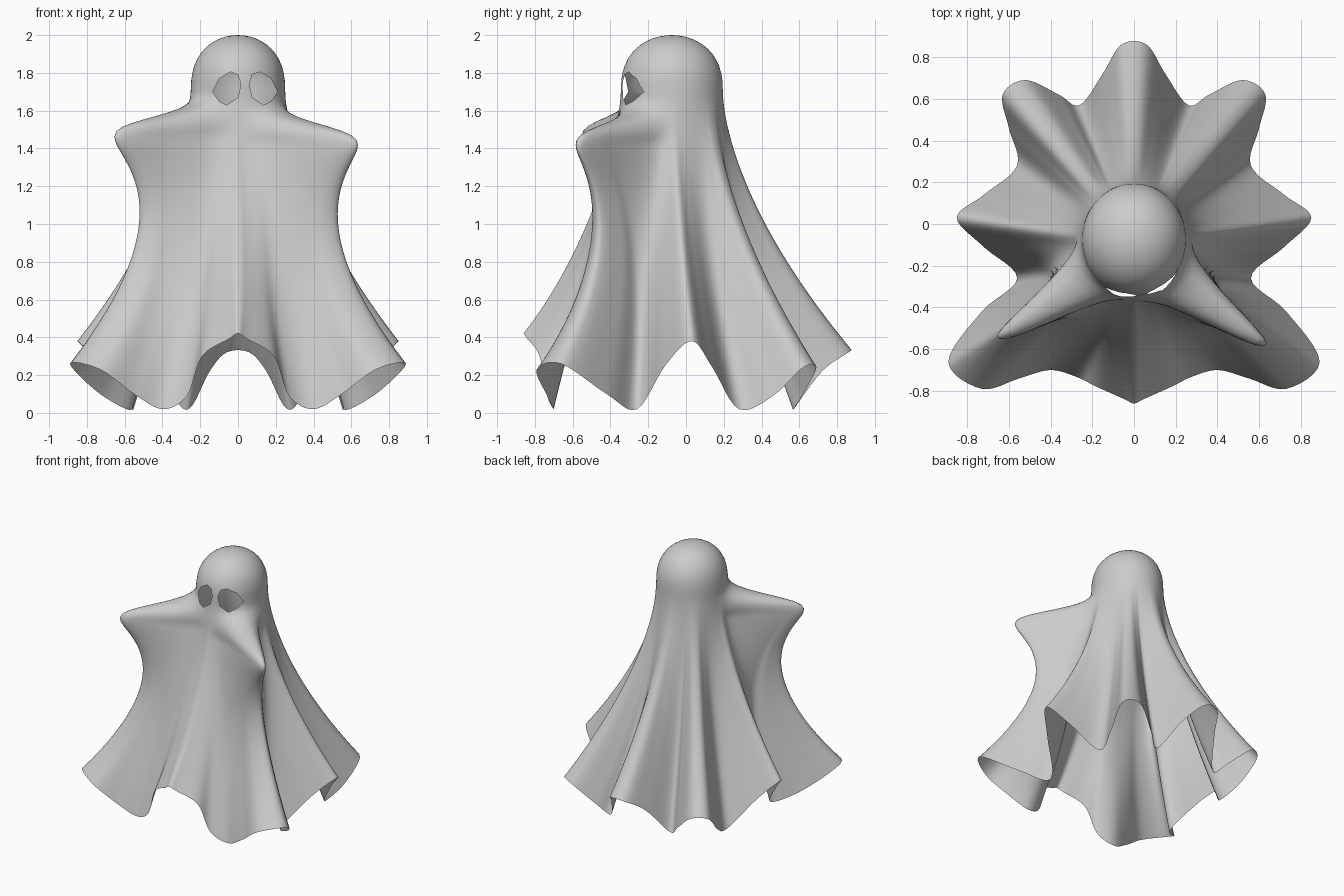
import bpy, bmesh, math
from mathutils import Vector

cube = bpy.data.objects.get("Cube")
if cube:
    bpy.data.objects.remove(cube, do_unlink=True)

CENTRE = Vector((0, -0.075, 0))
HEAD_X, HEAD_Y, HEAD_Z, TOP = .25, .27, 1.7, 2.0
STEPS, DOME_ROWS, DRAPE_ROWS = 6, 12, 56
SOFT_SPAN = 12

# Half of the hem, front to back: peaks flare out, valleys touch the ground
HALF_HEM = [(0, -.86, .42), (.05, -.838, .39), (.19, -.775, .3), (.27, -.735, .09),
            (.4, -.7, .02), (.55, -.74, .1), (.73, -.79, .23), (.89, -.66, .26),
            (.73, -.42, .1), (.56, -.26, .02), (.72, -.11, .25),
            (.85, .03, .38), (.72, .14, .24), (.56, .28, .02), (.6, .46, .09),
            (.63, .62, .24), (.52, .69, .24), (.36, .62, .1), (.26, .57, .02),
            (.15, .72, .22), (.06, .86, .32)]
# Raised arms: angle, height and reach for each side
ARMS = [(math.radians(-38), 1.43, .5), (math.radians(-145), 1.47, .51)]
# Outline of one eye hole, mirrored for the other
EYE = [(-.135, 1.70), (-.1, 1.65), (-.06, 1.63), (0, 1.67), (.015, 1.74),
       (0, 1.79), (-.04, 1.805), (-.1, 1.77)]
EYE_MIRROR = .075


def closed_curve(points, steps):
    """Smooth closed curve through the points."""
    pts, out = [Vector(p) for p in points], []
    n = len(pts)
    for i in range(n):
        a, b, c, d = (pts[(i + k) % n] for k in (-1, 0, 1, 2))
        for s in range(steps):
            t = s / steps
            p = b + (c - a) * t / 2 + (a - b * 2.5 + c * 2 - d / 2) * t ** 2
            p += (b * 3 - a - c * 3 + d) / 2 * t ** 3
            p.z = max(p.z, 0)
            out.append(p)
    return out


def arm_pull(angle, z):
    """Sideways pull of the raised arms on the cloth."""
    pull = Vector((0, 0, 0))
    for arm, height, reach in ARMS:
        turn = (angle - arm + math.pi) % (2 * math.pi) - math.pi
        to_front = (turn < 0) == (math.cos(arm) > 0)
        rise = z - height
        drop = max(0, -rise)
        if rise > 0:
            lift = math.exp(-(rise / .12) ** 2.5)
        else:
            lift = math.exp(-(math.hypot(rise, .06) - .06) / .36)
        width = .38 + drop * .3 if to_front else .26 + drop * .08
        width += max(0, rise)
        amount = reach * lift * math.exp(-abs(turn / width) ** 2.2)
        pull += Vector((math.cos(arm), math.sin(arm), 0)) * amount
    return pull


def column(hem, soft):
    """One strip of cloth from the head down to the hem."""
    angle = math.atan2(hem.y, hem.x)
    out = Vector((math.cos(angle) * HEAD_X, math.sin(angle) * HEAD_Y, 0))
    points = []
    for i in range(1, DOME_ROWS + 1):
        a = math.pi / 2 * i / DOME_ROWS
        p = CENTRE + out * math.sin(a)
        p.z = HEAD_Z + (TOP - HEAD_Z) * max(0, math.cos(a)) ** .8
        points.append(p + arm_pull(angle, p.z))
    # The front is stretched taut between the arms, the rest hangs in folds
    taut = min(1, max(0, (-math.sin(angle) - .6) / .25))
    for i in range(1, DRAPE_ROWS + 1):
        t = i / DRAPE_ROWS
        fold = (1 - taut) * (.8 + .2 * t) + taut * t ** 3
        goal = soft.lerp(hem, fold)
        z = HEAD_Z + (hem.z - HEAD_Z) * t
        flare = (HEAD_Z - z) / (HEAD_Z - goal.z)
        p = (CENTRE + out).lerp(goal, flare ** 1.62)
        p.z = z
        points.append(p + arm_pull(angle, z) * (1 - t ** 3))
    return points


def cut_eye(bm, outline):
    """Cut a convex hole through the front of the head."""
    mid = sum((Vector(p) for p in outline), Vector((0, 0))) / len(outline)
    planes = []
    for i, p in enumerate(outline):
        q = outline[(i + 1) % len(outline)]
        normal = Vector((q[1] - p[1], 0, p[0] - q[0])).normalized()
        co = Vector((p[0], 0, p[1]))
        if normal.dot(Vector((mid.x, 0, mid.y)) - co) > 0:
            normal.negate()
        planes.append((co, normal))

    def near():
        faces = []
        for f in bm.faces:
            c = f.calc_center_median()
            if c.y < -.1 and math.hypot(c.x - mid.x, c.z - mid.y) < .13:
                faces.append(f)
        return faces

    for co, normal in planes:
        faces = near()
        parts = set(faces)
        for f in faces:
            parts.update(f.edges)
            parts.update(f.verts)
        bmesh.ops.bisect_plane(bm, geom=list(parts), plane_co=co, plane_no=normal)
    hole = [f for f in near() if all(
        n.dot(f.calc_center_median() - co) < 0 for co, n in planes)]
    bmesh.ops.delete(bm, geom=hole, context="FACES")


# Sheet draped over the head and arms
mirrored = [(-x, y, z) for x, y, z in reversed(HALF_HEM) if x > 0]
hem = closed_curve(HALF_HEM + mirrored, STEPS)
count = len(hem)
bm = bmesh.new()
crown = bm.verts.new(CENTRE + Vector((0, 0, TOP)))
strips = []
for i, point in enumerate(hem):
    window = [hem[(i + k) % count] for k in range(-SOFT_SPAN, SOFT_SPAN + 1)]
    soft = sum(window, Vector((0, 0, 0))) / len(window)
    strips.append([bm.verts.new(p) for p in column(point, soft)])
for i, left in enumerate(strips):
    right = strips[(i + 1) % count]
    bm.faces.new((crown, left[0], right[0]))
    for j in range(len(left) - 1):
        bm.faces.new((left[j], left[j + 1], right[j + 1], right[j]))

# Eye holes
cut_eye(bm, EYE)
cut_eye(bm, [(EYE_MIRROR - x, z) for x, z in EYE])
for f in bm.faces:
    f.smooth = True

mesh = bpy.data.meshes.new("draped_sheet")
bm.to_mesh(mesh)
bm.free()
sheet = bpy.data.objects.new("draped_sheet", mesh)
bpy.context.collection.objects.link(sheet)

# Cloth colour
cloth = bpy.data.materials.new("pale grey cloth")
cloth.use_nodes = True
colour = (.6, .6, .6, 1)
cloth.diffuse_color = colour
cloth.node_tree.nodes["Principled BSDF"].inputs["Base Color"].default_value = colour
mesh.materials.append(cloth)
